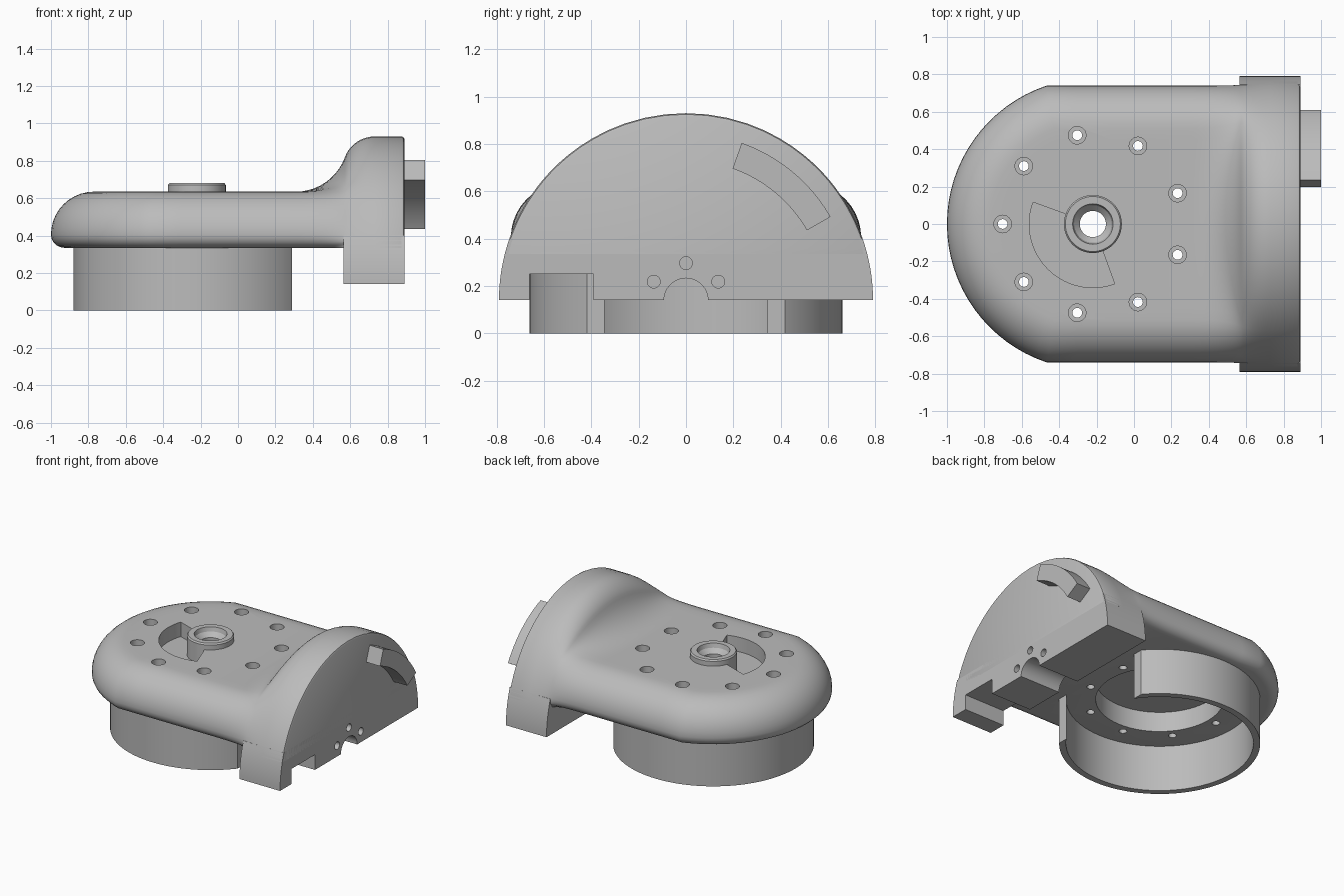
import bpy
import bmesh
from math import sin, cos, pi, sqrt, asin, atan2, radians, hypot

cube = bpy.data.objects.get("Cube")
if cube:
    bpy.data.objects.remove(cube, do_unlink=True)

# Single grey finish
grey = bpy.data.materials.new("plain grey")
grey.use_nodes = True
GREY = (0.5, 0.5, 0.5, 1)
grey.diffuse_color = GREY
grey.node_tree.nodes["Principled BSDF"].inputs["Base Color"].default_value = GREY

AXIS_X = -0.22      # pivot of the round end
ARC_Z = 0.14        # centre height of the half disc
DISC_R = 0.79
FLOOR, TOP = 0.335, 0.635


def finish(name, bm):
    bmesh.ops.remove_doubles(bm, verts=bm.verts, dist=1e-5)
    bmesh.ops.recalc_face_normals(bm, faces=bm.faces)
    mesh = bpy.data.meshes.new(name)
    bm.to_mesh(mesh)
    bm.free()
    mesh.materials.append(grey)
    ob = bpy.data.objects.new(name, mesh)
    bpy.context.collection.objects.link(ob)
    return ob


def prism(name, outline, h0, h1, along_x=False):
    """Extrude a flat outline along z, or along x from the (y, z) plane."""
    bm = bmesh.new()
    place = (lambda u, v, h: (h, u, v)) if along_x else (lambda u, v, h: (u, v, h))
    a = [bm.verts.new(place(u, v, h0)) for u, v in outline]
    b = [bm.verts.new(place(u, v, h1)) for u, v in outline]
    bm.faces.new(a)
    bm.faces.new(b[::-1])
    n = len(a)
    for i in range(n):
        k = (i + 1) % n
        bm.faces.new((a[i], a[k], b[k], b[i]))
    return finish(name, bm)


def arc(cx, cy, r, a0, a1, n):
    return [(cx + r * cos(radians(a0 + (a1 - a0) * i / n)),
             cy + r * sin(radians(a0 + (a1 - a0) * i / n))) for i in range(n + 1)]


def sector(cx, cy, r0, r1, a0, a1, n=24):
    return arc(cx, cy, r1, a0, a1, n) + arc(cx, cy, r0, a1, a0, n)


def circle(cx, cy, r, n=32):
    return arc(cx, cy, r, 0, 360, n)[:-1]


def box(x0, x1, y0, y1):
    return [(x0, y0), (x1, y0), (x1, y1), (x0, y1)]


def lathe(name, profile, cx, cy, n=48):
    """Revolve (radius, z) points about a vertical axis."""
    bm = bmesh.new()
    rings = [[bm.verts.new((cx + r * cos(2 * pi * i / n), cy + r * sin(2 * pi * i / n), z))
              for i in range(n)] for r, z in profile]
    pairs = list(zip(rings, rings[1:]))
    if profile[0][0] > 0:
        pairs.append((rings[-1], rings[0]))
    for p, q in pairs:
        for i in range(n):
            k = (i + 1) % n
            bm.faces.new((p[i], p[k], q[k], q[i]))
    return finish(name, bm)


def cut(ob, *cutters):
    bpy.context.view_layer.objects.active = ob
    for c in cutters:
        c.hide_render = True
        mod = ob.modifiers.new("cut", "BOOLEAN")
        mod.operation = "DIFFERENCE"
        mod.solver = "EXACT"
        mod.object = c
        bpy.ops.object.modifier_apply(modifier=mod.name)
        bpy.data.objects.remove(c, do_unlink=True)


# Body edge layers: (inset, height) from underside to the centre line
layers = []
for i in range(6):
    a = pi / 2 * i / 5
    layers.append((0.07 * (1 - sin(a)), FLOOR + 0.07 * (1 - cos(a))))
for i in range(1, 11):
    a = pi / 2 * i / 10
    layers.append((0.23 * (1 - cos(a)), 0.405 + 0.23 * sin(a)))
layers += [(0.23 + 0.51 * i / 9, TOP) for i in range(1, 10)]

# Rise from the flat top up to the half disc: (x, blend, disc scale)
rise = []
for x, z in arc(0.31, 0.915, 0.28, -90, -20.9, 10)[1:] + arc(0.73, 0.755, 0.17, 159.1, 90, 10)[1:]:
    rise.append((x, (z - TOP) / (0.925 - TOP), 1))
rise += [(0.875, 1, 1), (0.885, 1, 0.994), (0.89, 1, 0.982)]
FLAT, ROUND = 5, 32
straight = [("flat", i / FLAT) for i in range(FLAT + 1)] + [("rise", s) for s in rise]
columns = [(1, *s) for s in straight[::-1]]
columns += [(1, "round", i / ROUND) for i in range(1, ROUND)]
columns += [(-1, *s) for s in straight]


def body_point(column, j):
    side, kind, value = column
    d, z = layers[j]
    r, y = 0.78 - d, 0.74 - d
    join = AXIS_X - sqrt(r * r - y * y)
    if kind == "flat":
        return (join + value * (0.31 - join), side * y, z)
    if kind == "round":
        half = asin(y / r)
        a = pi - half + 2 * half * value
        return (AXIS_X + r * cos(a), r * sin(a), z)
    x, t, scale = value
    reach = DISC_R * scale
    length = hypot(y, z - ARC_Z)
    ay, az = y / length * reach, ARC_Z + (z - ARC_Z) / length * reach
    if j == 0:
        ay, az = sqrt(reach ** 2 - (FLOOR - ARC_Z) ** 2), FLOOR
    return (x, side * (y + (ay - y) * t), z + (az - z) * t)


bm = bmesh.new()
grid = [[bm.verts.new(body_point(c, j)) for j in range(len(layers))] for c in columns]
for p, q in zip(grid, grid[1:]):
    for j in range(len(layers) - 1):
        bm.faces.new((p[j], p[j + 1], q[j + 1], q[j]))
bm.faces.new([c[0] for c in grid])
bm.faces.new(grid[0] + grid[-1][-2::-1])
body = finish("body", bm)

# Underside recess, pivot bore, travel slot and bolt holes
cut(body,
    prism("recess_cutter", circle(AXIS_X, 0, 0.42, 64), 0.2, 0.48),
    prism("bore_cutter", circle(AXIS_X, 0, 0.13), 0.4, 0.8),
    prism("slot_cutter", sector(AXIS_X, 0, 0.12, 0.34, 160, 290, 40), 0.53, 0.8))
pin = [(0, 0.2), (0.026, 0.2), (0.026, 0.5), (0.047, 0.5), (0.047, 0.8), (0, 0.8)]
for x, y in arc(AXIS_X, 0, 0.482, 20, 340, 8):
    cut(body, lathe("bolt_cutter", pin, x, y, 24))

# Pivot boss with a tapered mouth
boss = lathe("pivot_boss", [(0.07, 0.47), (0.155, 0.47), (0.155, 0.67), (0.147, 0.68),
                            (0.108, 0.68), (0.1, 0.65), (0.07, 0.62)], AXIS_X, 0)

# Open ring skirt below the body
skirt = lathe("ring_skirt", [(0.615, 0), (0.66, 0), (0.66, 0.35), (0.615, 0.35)], AXIS_X, 0, 96)
cut(skirt, prism("gap_cutter", box(0.29, 0.7, -0.8, 0.8), -0.1, 0.5))

# Lower part of the half disc, with channel, notch and pin holes
lift = 19.2
foot_outline = arc(0, ARC_Z, DISC_R, 0, lift, 10) + arc(0, ARC_Z, DISC_R, 180 - lift, 180, 10)
foot = prism("half_disc_foot", foot_outline, 0.565, 0.89, True)
cut(foot,
    prism("channel_cutter", circle(0, ARC_Z, 0.093, 48), 0.4, 1, True),
    prism("notch_cutter", box(-0.66, -0.39, 0, 0.25), 0.4, 1, True))
for y, z in arc(0, ARC_Z, 0.157, 30, 150, 2):
    cut(foot, prism("pin_cutter", circle(y, z, 0.027, 24), 0.7, 1, True))

# Curved stop on the end face
stop = prism("curved_stop", sector(0, ARC_Z, 0.59, 0.705, 30, 70.5), 0.87, 1, True)

# Smooth the round surfaces, keep the edges crisp
for ob in (body, boss, skirt, foot, stop):
    bpy.ops.object.select_all(action="DESELECT")
    ob.select_set(True)
    bpy.context.view_layer.objects.active = ob
    bpy.ops.object.shade_smooth_by_angle(angle=radians(30))
